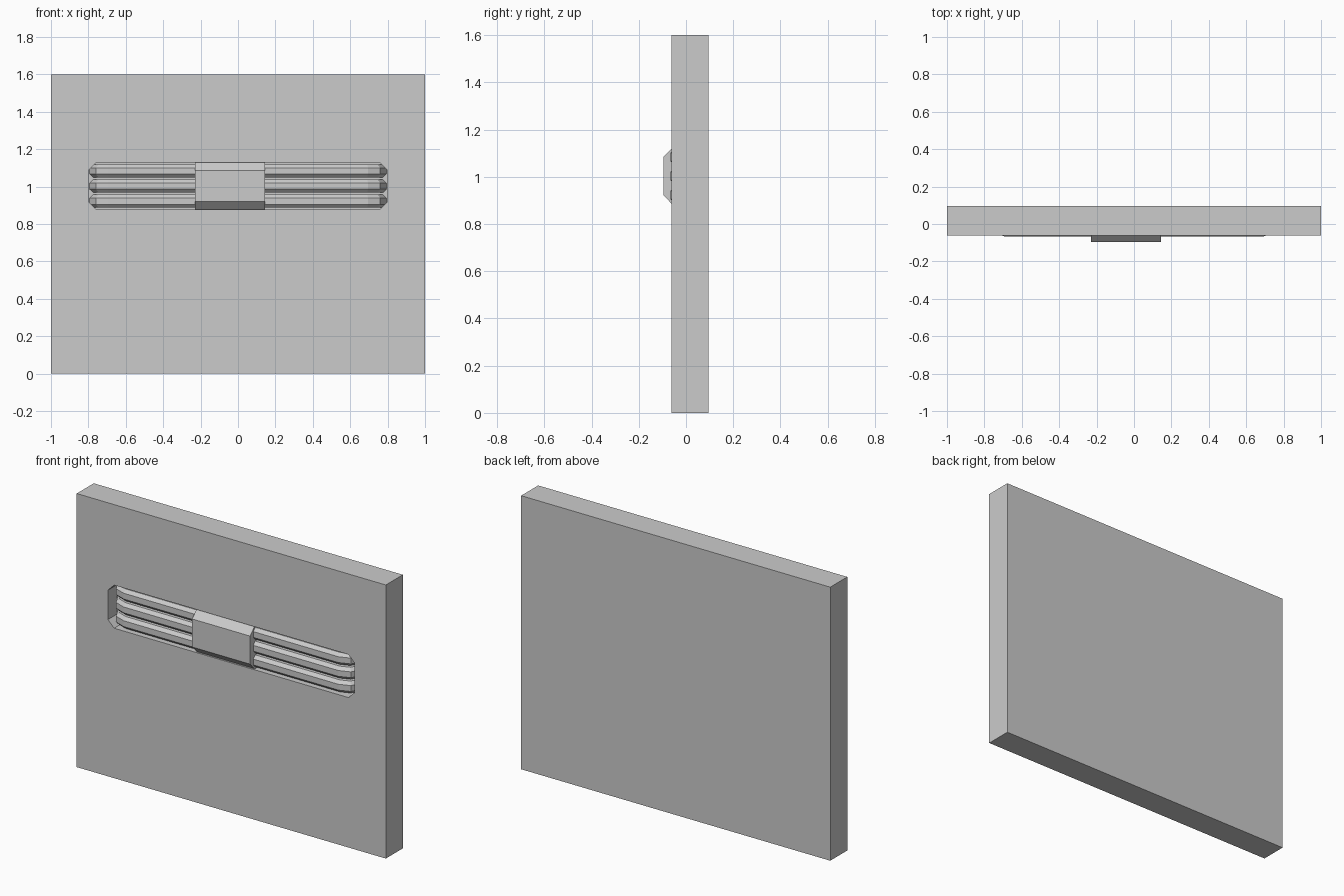
import bpy, bmesh
from mathutils import Vector

if "Cube" in bpy.data.objects:
    bpy.data.objects.remove(bpy.data.objects["Cube"])

FRONT, BACK, FLOOR = -0.062, 0.095, 0.02
MID = 1.003


def loft(name, rings):
    """Closed solid from matching rings of points, capped at both ends."""
    bm = bmesh.new()
    rows = [[bm.verts.new(p) for p in ring] for ring in rings]
    n = len(rows[0])
    for a, b in zip(rows, rows[1:]):
        for i in range(n):
            j = (i + 1) % n
            bm.faces.new((a[i], a[j], b[j], b[i]))
    bm.faces.new(rows[0])
    bm.faces.new(rows[-1])
    bmesh.ops.recalc_face_normals(bm, faces=bm.faces)
    mesh = bpy.data.meshes.new(name)
    bm.to_mesh(mesh)
    bm.free()
    ob = bpy.data.objects.new(name, mesh)
    bpy.context.collection.objects.link(ob)
    return ob


def chamfered(hw, hh, c):
    """Rectangle outline with cut corners."""
    return [(-hw + c, -hh), (hw - c, -hh), (hw, -hh + c), (hw, hh - c),
            (hw - c, hh), (-hw + c, hh), (-hw, hh - c), (-hw, -hh + c)]


# wall panel
panel = loft("panel", [[(-1, y, 0), (1, y, 0), (1, y, 1.6), (-1, y, 1.6)]
                       for y in (FRONT, BACK)])

# recess cut into the front
cutter = loft("recess_cutter", [[(x, y, MID + z) for x, z in chamfered(0.798, 0.126, 0.04)]
                                for y in (FRONT - 0.1, FLOOR)])
cutter.hide_render = True
cutter.hide_set(True)
cut = panel.modifiers.new("recess", 'BOOLEAN')
cut.object = cutter
cut.operation = 'DIFFERENCE'
cut.solver = 'EXACT'

# three rails that bend back into the recess at both ends
half = [((0.795, FLOOR + 0.004), (-1, 0)),
        ((0.76, -0.042), (-0.75, 0.75)),
        ((0.695, -0.066), (-0.18, 1))]
path = [((-p[0], p[1]), (-n[0], n[1])) for p, n in half] + half[::-1]
section = [(d + 0.035, z) for d, z in chamfered(0.035, 0.035, 0.018)]
for k in (-1, 0, 1):
    rings = [[Vector((p[0] + n[0] * d, p[1] + n[1] * d, MID + 0.0805 * k + z))
              for d, z in section] for p, n in path]
    loft("rail_%d" % (k + 2), rings)

# sliding block across the rails
block = [(-0.095, -0.082), (-0.052, -0.126), (0.0, -0.126),
         (0.0, 0.126), (-0.052, 0.126), (-0.095, 0.082)]
loft("slider", [[(x, y, MID + z) for y, z in block] for x in (-0.23, 0.145)])
